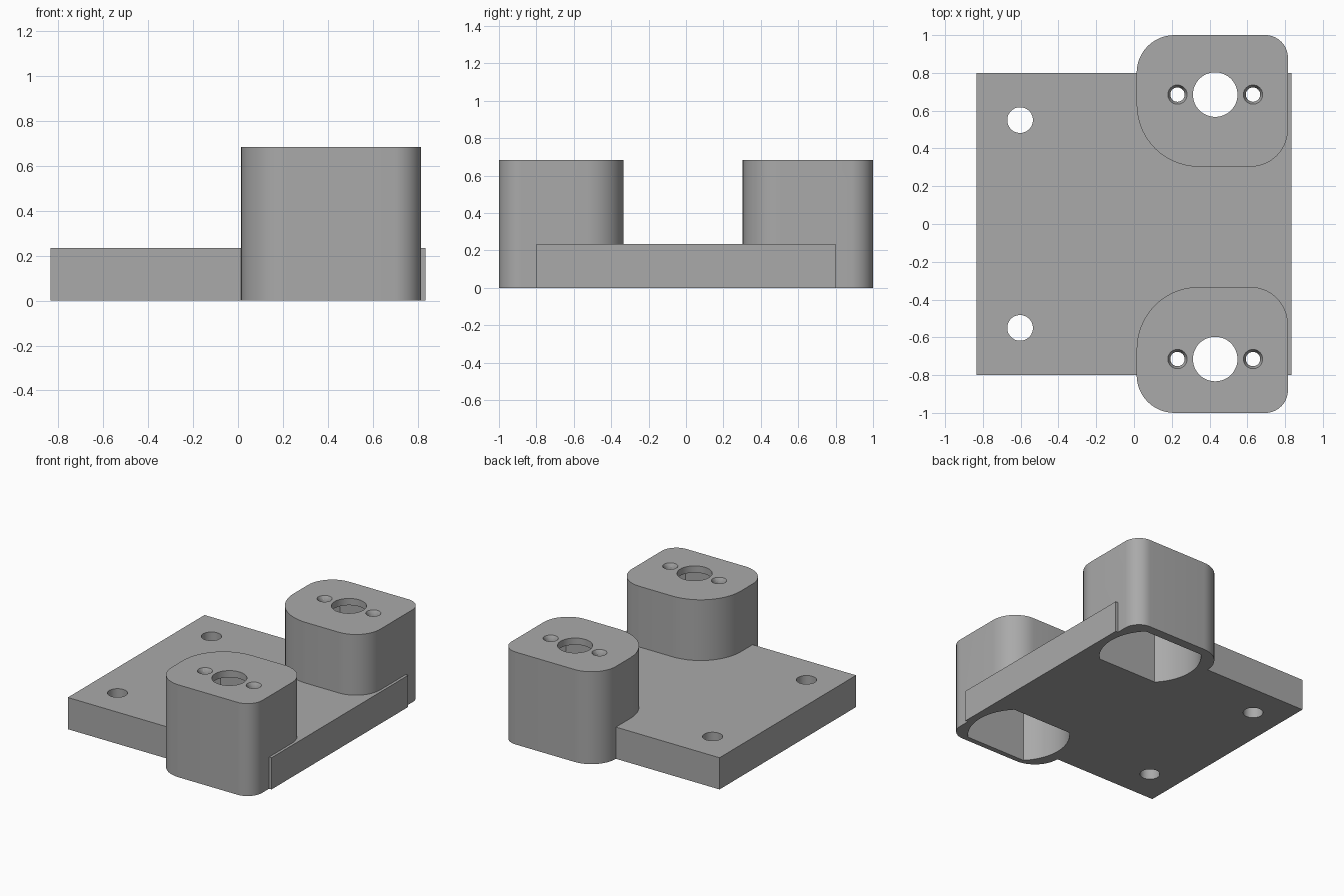
import bpy, bmesh
from math import sin, cos, pi, asin

cube = bpy.data.objects.get("Cube")
if cube:
    bpy.data.objects.remove(cube)

grey = bpy.data.materials.new("plain grey")
grey.use_nodes = True
grey.diffuse_color = (0.4, 0.4, 0.4, 1)
grey.node_tree.nodes["Principled BSDF"].inputs["Base Color"].default_value = (0.4, 0.4, 0.4, 1)


def arc(cx, cy, r, start, end, n):
    return [(cx + r * cos(start + (end - start) * i / n),
             cy + r * sin(start + (end - start) * i / n)) for i in range(n + 1)]


def prism(name, outline, z0, z1):
    """Extrude a closed outline between two heights."""
    bm = bmesh.new()
    face = bm.faces.new([bm.verts.new((x, y, z0)) for x, y in outline])
    top = bmesh.ops.extrude_face_region(bm, geom=[face])["geom"]
    bmesh.ops.translate(bm, vec=(0, 0, z1 - z0),
                        verts=[v for v in top if isinstance(v, bmesh.types.BMVert)])
    bmesh.ops.recalc_face_normals(bm, faces=bm.faces)
    return finish(name, bm)


def cylinder(name, x, y, r0, r1, z0, z1):
    bm = bmesh.new()
    bmesh.ops.create_cone(bm, cap_ends=True, segments=48, radius1=r0, radius2=r1, depth=z1 - z0)
    bmesh.ops.translate(bm, vec=(x, y, (z0 + z1) / 2), verts=bm.verts)
    return finish(name, bm)


def finish(name, bm):
    mesh = bpy.data.meshes.new(name)
    bm.to_mesh(mesh)
    bm.free()
    mesh.materials.append(grey)
    obj = bpy.data.objects.new(name, mesh)
    bpy.context.collection.objects.link(obj)
    return obj


def combine(target, tool, operation):
    """Apply a boolean and remove the tool object."""
    mod = target.modifiers.new(operation, "BOOLEAN")
    mod.operation, mod.object, mod.solver = operation, tool, "EXACT"
    bpy.context.view_layer.objects.active = target
    bpy.ops.object.modifier_apply(modifier=mod.name)
    bpy.data.objects.remove(tool)


def block_outline(x0, x1, y0, y1, radii):
    """Rounded rectangle, radii from the low-x low-y corner, anticlockwise."""
    corners = [(x0, y0, 1, 1), (x1, y0, -1, 1), (x1, y1, -1, -1), (x0, y1, 1, -1)]
    pts = []
    for i, ((x, y, sx, sy), r) in enumerate(zip(corners, radii)):
        a = pi + i * pi / 2
        pts += arc(x + sx * r, y + sy * r, r, a, a + pi / 2, 14)
    return pts


TOP, PLATE_TOP, LID = 0.685, 0.235, 0.05
X = 0.43

# Base plate
body = prism("mounting_bracket", [(-0.835, -0.8), (0.835, -0.8), (0.835, 0.8), (-0.835, 0.8)],
             0, PLATE_TOP)

# Two housings with rounded corners
housings = [(-1.0, -0.333, -0.715, (0.2, 0.12, 0.2, 0.33)),
            (0.303, 1.0, 0.685, (0.33, 0.2, 0.12, 0.2))]
for y0, y1, cy, radii in housings:
    combine(body, prism("housing", block_outline(0.014, 0.815, y0, y1, radii), 0, TOP), "UNION")

for y0, y1, cy, radii in housings:
    # Underside pocket: a circle with two flats
    r, flat = 0.348, 0.246
    a = asin(flat / r)
    pocket = arc(X, cy, r, -a, a, 20) + arc(X, cy, r, pi - a, pi + a, 20)
    combine(body, prism("pocket_cutter", pocket, -0.1, TOP - LID), "DIFFERENCE")
    # Central bore and two countersunk screw holes in the lid
    combine(body, cylinder("bore_cutter", X, cy, 0.118, 0.118, 0.5, 0.8), "DIFFERENCE")
    for dx in (-0.2, 0.2):
        combine(body, cylinder("screw_cutter", X + dx, cy, 0.038, 0.038, 0.5, 0.8), "DIFFERENCE")
        combine(body, cylinder("sink_cutter", X + dx, cy, 0.036, 0.052, TOP - 0.03, TOP + 0.002),
                "DIFFERENCE")

# Mounting holes through the plate
for y in (-0.55, 0.55):
    combine(body, cylinder("hole_cutter", -0.603, y, 0.068, 0.068, -0.1, 0.4), "DIFFERENCE")

# Smooth the curved walls, keep the edges sharp
bpy.ops.object.select_all(action="DESELECT")
body.select_set(True)
bpy.context.view_layer.objects.active = body
bpy.ops.object.shade_smooth_by_angle(angle=0.5)
